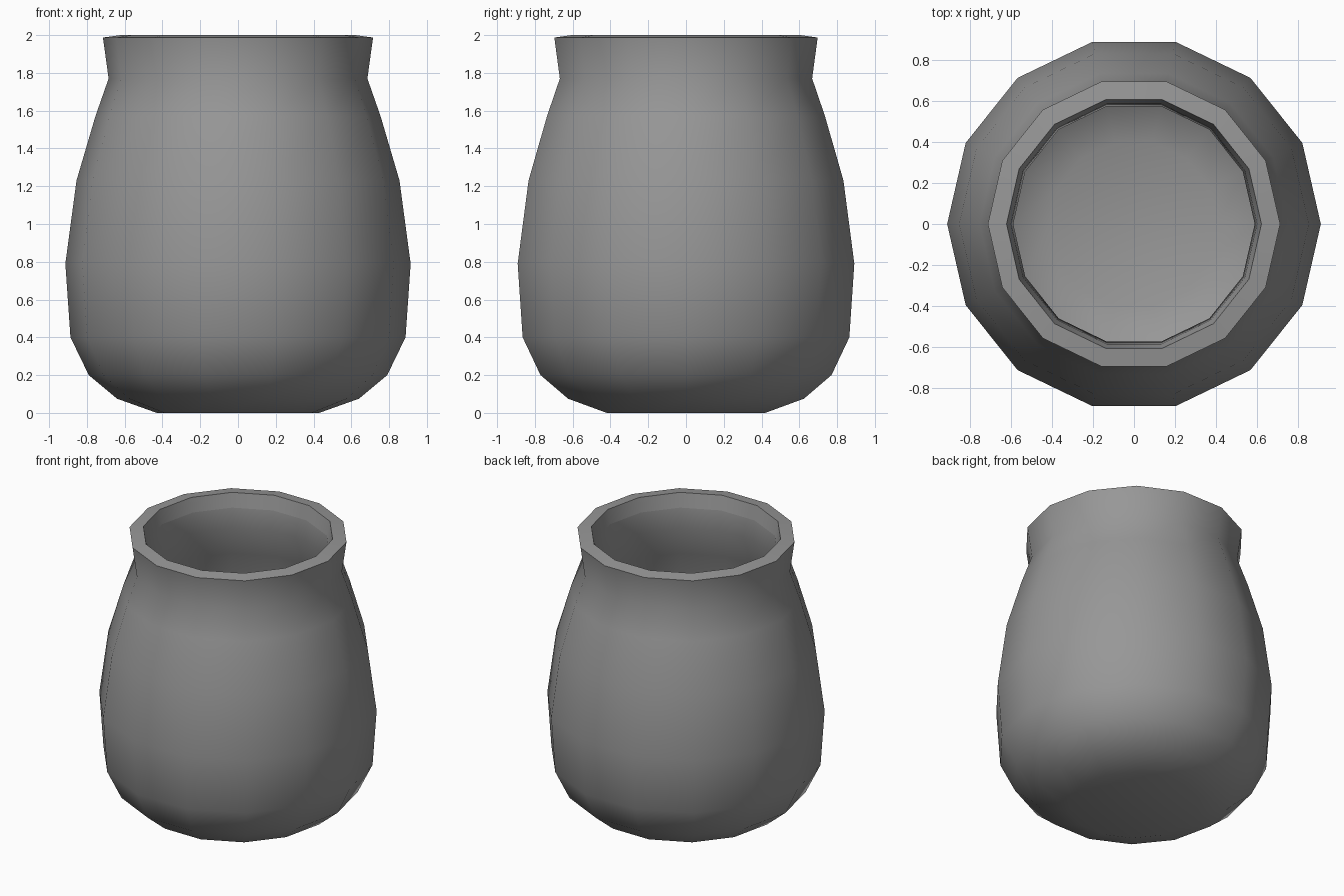
import bpy, bmesh
from math import radians, pi, sin, cos

if "Cube" in bpy.data.objects:
    bpy.data.objects.remove(bpy.data.objects["Cube"])

SIDES = 14
# outer profile (radius, height) from foot to rim
profile = [(0.43, 0.0), (0.64, 0.075), (0.79, 0.2), (0.887, 0.4), (0.914, 0.79),
           (0.855, 1.23), (0.755, 1.57), (0.685, 1.77), (0.715, 1.987)]

# lathe the outer skin, open at the top
bm = bmesh.new()
rings = [[bm.verts.new((r * cos(2 * pi * i / SIDES), r * sin(2 * pi * i / SIDES), z))
          for i in range(SIDES)] for r, z in profile]
for low, high in zip(rings, rings[1:]):
    for i in range(SIDES):
        j = (i + 1) % SIDES
        bm.faces.new((low[i], low[j], high[j], high[i]))

# flat foot
centre = bm.verts.new((0, 0, 0))
for i in range(SIDES):
    bm.faces.new((centre, rings[0][(i + 1) % SIDES], rings[0][i]))

mesh = bpy.data.meshes.new("jar")
bm.to_mesh(mesh)
bm.free()
jar = bpy.data.objects.new("jar", mesh)
bpy.context.collection.objects.link(jar)
bpy.context.view_layer.objects.active = jar
jar.select_set(True)

# dark grey clay
clay = bpy.data.materials.new("dark_grey")
clay.diffuse_color = (0.31, 0.31, 0.31, 1)
clay.use_nodes = True
clay.node_tree.nodes["Principled BSDF"].inputs["Base Color"].default_value = clay.diffuse_color
mesh.materials.append(clay)

# wall thickness, grown inwards
wall = jar.modifiers.new("wall", 'SOLIDIFY')
wall.thickness = 0.09
wall.offset = -1
wall.use_even_offset = True
bpy.ops.object.modifier_apply(modifier="wall")

# smooth body, sharp rim
bpy.ops.object.shade_smooth_by_angle(angle=radians(40))

# creased ring inside the mouth
bm = bmesh.new()
bm.from_mesh(jar.data)
bm.normal_update()
lip = [f for f in bm.faces if f.calc_center_median().z > 1.8
       and f.calc_center_median().xy.length < 0.63 and abs(f.normal.z) < 0.5]
geom = lip + list({e for f in lip for e in f.edges}) + list({v for f in lip for v in f.verts})
cut = bmesh.ops.bisect_plane(bm, geom=geom, plane_co=(0, 0, 1.9), plane_no=(0, 0, 1))["geom_cut"]
for item in cut:
    if isinstance(item, bmesh.types.BMEdge):
        item.smooth = False
    elif isinstance(item, bmesh.types.BMVert):
        item.co.xy *= 0.602 / item.co.xy.length
bm.to_mesh(jar.data)
bm.free()
